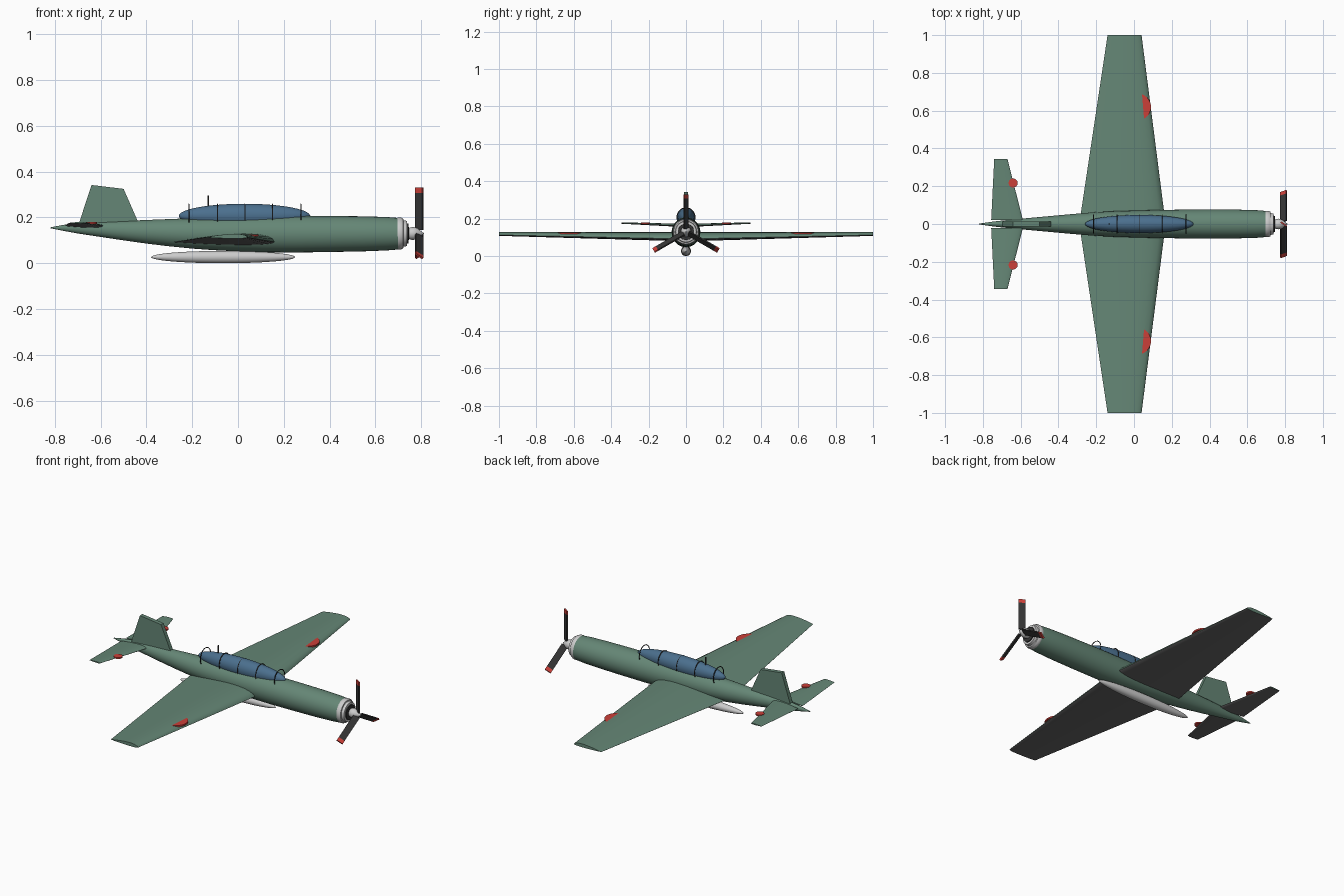
import bpy, bmesh
from math import sin, cos, pi, radians, sqrt
from mathutils import Matrix, Vector

if "Cube" in bpy.data.objects:
    bpy.data.objects.remove(bpy.data.objects["Cube"])


def material(name, rgb):
    m = bpy.data.materials.new(name)
    m.diffuse_color = (*rgb, 1)
    m.use_nodes = True
    m.node_tree.nodes["Principled BSDF"].inputs["Base Color"].default_value = m.diffuse_color
    return m


GREEN = material("green_paint", (0.13, 0.24, 0.18))
UNDER = material("underside_grey", (0.13, 0.13, 0.13))
BLUE = material("canopy_glass", (0.07, 0.16, 0.27))
RED = material("red_paint", (0.6, 0.05, 0.04))
DARK = material("dark_paint", (0.035, 0.035, 0.035))


def finish(bm, name, mats=(), smooth=True):
    bmesh.ops.recalc_face_normals(bm, faces=bm.faces)
    me = bpy.data.meshes.new(name)
    bm.to_mesh(me)
    bm.free()
    for m in mats:
        me.materials.append(m)
    ob = bpy.data.objects.new(name, me)
    bpy.context.collection.objects.link(ob)
    if smooth:
        bpy.ops.object.select_all(action='DESELECT')
        ob.select_set(True)
        bpy.context.view_layer.objects.active = ob
        bpy.ops.object.shade_smooth_by_angle(angle=radians(35))
    return ob


def loft(rings):
    """Skin a list of equal-length point rings and cap both ends."""
    bm = bmesh.new()
    vs = [[bm.verts.new(p) for p in r] for r in rings]
    n = len(vs[0])
    for a, b in zip(vs, vs[1:]):
        for i in range(n):
            j = (i + 1) % n
            bm.faces.new((a[i], a[j], b[j], b[i]))
    bm.faces.new(vs[0])
    bm.faces.new(vs[-1])
    return bm


def body(name, stations, mats=(), n=32):
    """Elliptical rings along x; station = (x, bottom z, top z, half width)."""
    rings = [[(x, w * cos(2 * pi * i / n),
               (b + t) / 2 + (t - b) / 2 * sin(2 * pi * i / n)) for i in range(n)]
             for x, b, t, w in stations]
    return finish(loft(rings), name, mats)


def turned(name, zc, profile, mats=()):
    return body(name, [(x, zc - r, zc + r, r) for x, r in profile], mats)


def ellipsoid(name, c, r, mats=()):
    bm = bmesh.new()
    bmesh.ops.create_uvsphere(bm, u_segments=32, v_segments=20, radius=1)
    bm.transform(Matrix.Translation(c) @ Matrix.Diagonal((*r, 1))
                 @ Matrix.Rotation(pi / 2, 4, 'Y'))
    return finish(bm, name, mats)


def cylinder(name, c, r, depth, mats=(), n=32):
    bm = bmesh.new()
    bmesh.ops.create_cone(bm, cap_ends=True, segments=n, radius1=r, radius2=r,
                          depth=depth, matrix=Matrix.Translation(c))
    return finish(bm, name, mats)


def airfoil(y, le, te, z, up, down, n=12):
    def thick(t):
        return 10 * (.2969 * sqrt(t) - .126 * t - .3516 * t**2 + .2843 * t**3 - .1015 * t**4)
    ts = [(1 - cos(pi * i / n)) / 2 for i in range(n + 1)]
    c = le - te
    top = [(le - c * t, y, z + c * up * thick(t)) for t in ts]
    low = [(le - c * t, y, z - c * down * thick(t)) for t in ts[1:]]
    return top + low[::-1]


def panel(name, side, root, tip, up, down):
    """Lifting surface, green above and grey below; section = (y, le, te, z)."""
    rings = []
    for k in range(5):
        y, le, te, z = (a + (b - a) * k / 4 for a, b in zip(root, tip))
        rings.append(airfoil(side * y, le, te, z, up, down))
    bm = loft(rings)
    bmesh.ops.recalc_face_normals(bm, faces=bm.faces)
    for f in bm.faces:
        f.material_index = 1 if f.normal.z < -0.15 else 0
    return finish(bm, name, (GREEN, UNDER))


# Fuselage
body("fuselage", [
    (-0.82, .153, .157, .002), (-0.76, .141, .168, .011), (-0.70, .130, .175, .018),
    (-0.60, .115, .181, .028), (-0.50, .100, .185, .037), (-0.40, .086, .189, .046),
    (-0.30, .074, .193, .055), (-0.20, .064, .197, .063), (-0.10, .057, .201, .068),
    (0.0, .052, .204, .071), (0.12, .048, .207, .074), (0.25, .047, .208, .076),
    (0.40, .049, .207, .077), (0.55, .052, .205, .076), (0.65, .056, .202, .073),
    (0.70, .060, .198, .069)], (GREEN,))

# Engine cowl lip, engine face and spinner
turned("cowl_ring", .13, [(.69, .066), (.70, .070), (.712, .070), (.722, .065),
                          (.723, .058), (.738, .055), (.740, .040)])
turned("engine_face", .13, [(.73, .045), (.745, .043), (.747, .02)], (DARK,))
turned("spinner", .13, [(.735, .015), (.742, .022), (.755, .027), (.768, .028),
                        (.782, .024), (.797, .013), (.812, .002)])

# Three pitched propeller blades with red tips
for k in range(3):
    place = (Matrix.Translation((.792, 0, .13)) @ Matrix.Rotation(k * 2 * pi / 3, 4, 'X')
             @ Matrix.Rotation(radians(-35), 4, 'Z'))
    for part, r0, r1, mat in (("blade", .015, .178, DARK), ("blade_tip", .178, .2, RED)):
        bm = bmesh.new()
        bmesh.ops.create_cube(bm, size=1, matrix=place @ Matrix.Translation((0, 0, (r0 + r1) / 2))
                              @ Matrix.Diagonal((.038, .008, r1 - r0, 1)))
        finish(bm, f"propeller_{part}_{k + 1}", (mat,), False)

# Wings, stabilizers and their red discs
for side, tag in ((1, "left"), (-1, "right")):
    panel("wing_" + tag, side, (.02, .165, -.287, .092), (1.0, .04, -.14, .113), .085, .028)
    panel("stabilizer_" + tag, side, (.02, -.588, -.756, .163), (.345, -.67, -.74, .176),
          .06, .045)
    cylinder("wing_disc_" + tag, (.02, side * .62, .1215), .07, .009, (RED,))
    cylinder("tail_disc_" + tag, (-.64, side * .217, .176), .024, .008, (RED,))

# Tail fin
fin = [(-.70, .160), (-.64, .342), (-.50, .325), (-.432, .170)]
finish(loft([[(x, y, z) for x, z in fin] for y in (-.012, .012)]), "tail_fin", (GREEN,), False)

# Canopy with frame hoops and antenna mast
ellipsoid("canopy", (.028, 0, .207), (.287, .048, .053), (BLUE,))
for k, x in enumerate((-.215, -.09, .03, .15, .275)):
    n, m, bm = 32, 6, bmesh.new()
    rows = []
    for i in range(n):
        a = 2 * pi * i / n
        rows.append([bm.verts.new((x + .0025 * sin(2 * pi * j / m),
                                   (.0485 + .0025 * cos(2 * pi * j / m)) * cos(a),
                                   .207 + (.051 + .0025 * cos(2 * pi * j / m)) * sin(a)))
                     for j in range(m)])
    for i in range(n):
        for j in range(m):
            a, b = rows[i], rows[(i + 1) % n]
            bm.faces.new((a[j], a[(j + 1) % m], b[(j + 1) % m], b[j]))
    finish(bm, f"canopy_frame_{k + 1}", (DARK,))
cylinder("antenna_mast", (-.13, 0, .265), .004, .06, (DARK,), 10)

# Drop tank
ellipsoid("drop_tank", (-.065, 0, .027), (.315, .027, .027))
